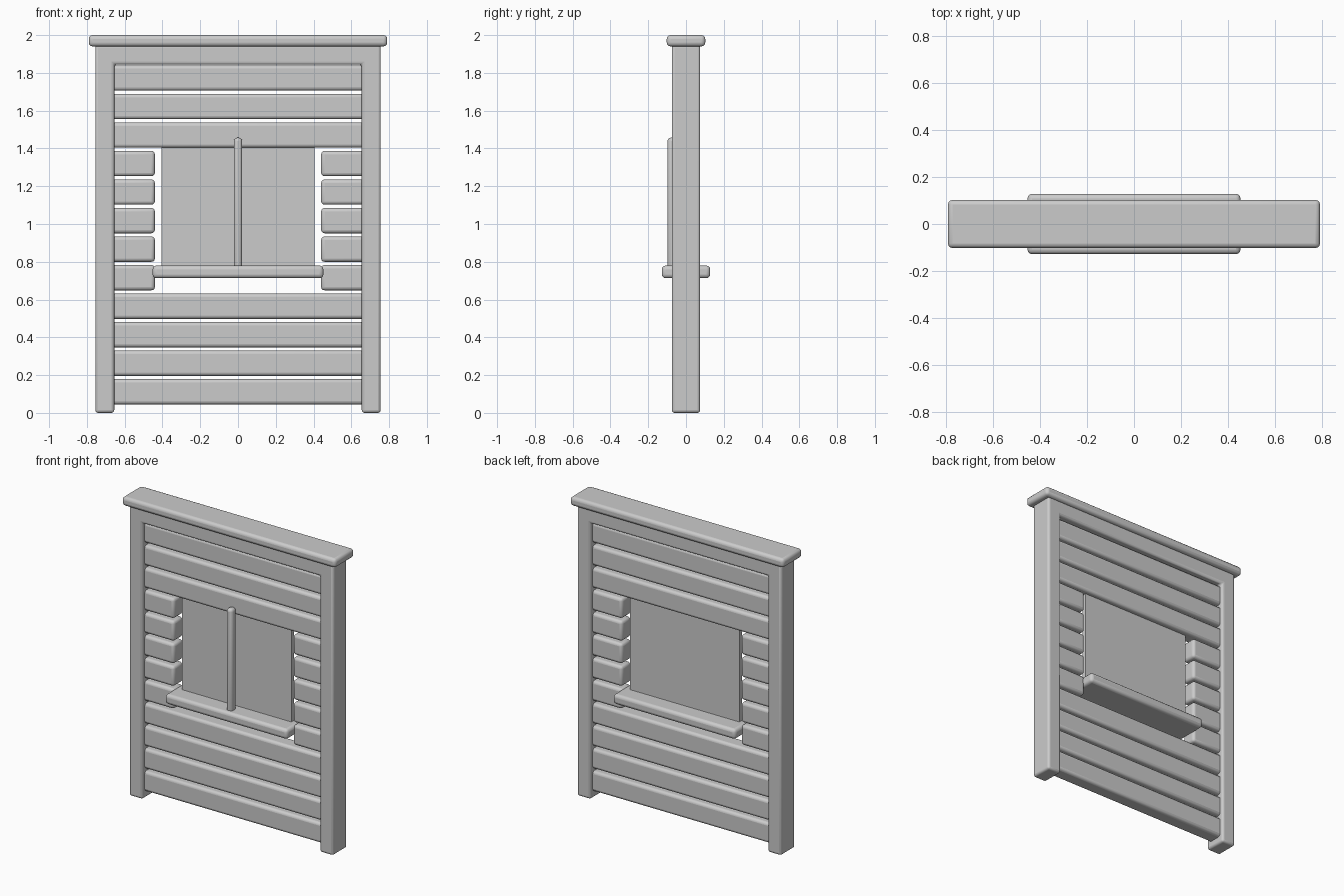
import bpy, bmesh

if "Cube" in bpy.data.objects:
    bpy.data.objects.remove(bpy.data.objects["Cube"])


def finish(obj, bevel):
    if bevel:
        m = obj.modifiers.new("rounded_edges", 'BEVEL')
        m.width = bevel
        m.segments = 3
        m.limit_method = 'ANGLE'
    bpy.ops.object.select_all(action='DESELECT')
    obj.select_set(True)
    bpy.context.view_layer.objects.active = obj
    bpy.ops.object.shade_smooth_by_angle()
    return obj


def prism(name, outline, y0, y1, bevel):
    """Extrude an x-z outline from y0 to y1."""
    bm = bmesh.new()
    face = bm.faces.new([bm.verts.new((x, y0, z)) for x, z in outline])
    ext = bmesh.ops.extrude_face_region(bm, geom=[face])
    for v in ext["geom"]:
        if isinstance(v, bmesh.types.BMVert):
            v.co.y = y1
    bmesh.ops.recalc_face_normals(bm, faces=bm.faces)
    mesh = bpy.data.meshes.new(name)
    bm.to_mesh(mesh)
    bm.free()
    obj = bpy.data.objects.new(name, mesh)
    bpy.context.collection.objects.link(obj)
    return finish(obj, bevel)


def box(name, x0, x1, y0, y1, z0, z1, bevel):
    return prism(name, [(x0, z0), (x1, z0), (x1, z1), (x0, z1)], y0, y1, bevel)


# Outer frame: two posts joined by a top rail
prism("frame", [(-0.755, 0), (-0.655, 0), (-0.655, 1.845), (0.655, 1.845),
                (0.655, 0), (0.755, 0), (0.755, 1.95), (-0.755, 1.95)],
      -0.075, 0.075, 0.015)

# Cap board on top
box("cap_board", -0.79, 0.79, -0.102, 0.102, 1.94, 2.0, 0.02)

# Horizontal planks, split in two where they meet the window
for i in range(12):
    z = 0.045 + 0.151 * i
    if 4 <= i <= 8:
        box(f"short_plank_left_{i}", -0.70, -0.44, -0.05, 0.05, z, z + 0.134, 0.018)
        box(f"short_plank_right_{i}", 0.44, 0.70, -0.05, 0.05, z, z + 0.134, 0.018)
    else:
        box(f"plank_{i}", -0.70, 0.70, -0.05, 0.05, z, z + 0.134, 0.018)

# Window panel, sill and centre bar
box("window_panel", -0.405, 0.405, -0.015, 0.015, 0.74, 1.42, 0)
box("window_sill", -0.452, 0.452, -0.128, 0.128, 0.713, 0.78, 0.02)
box("window_bar", -0.022, 0.022, -0.098, -0.045, 0.745, 1.457, 0.018)
